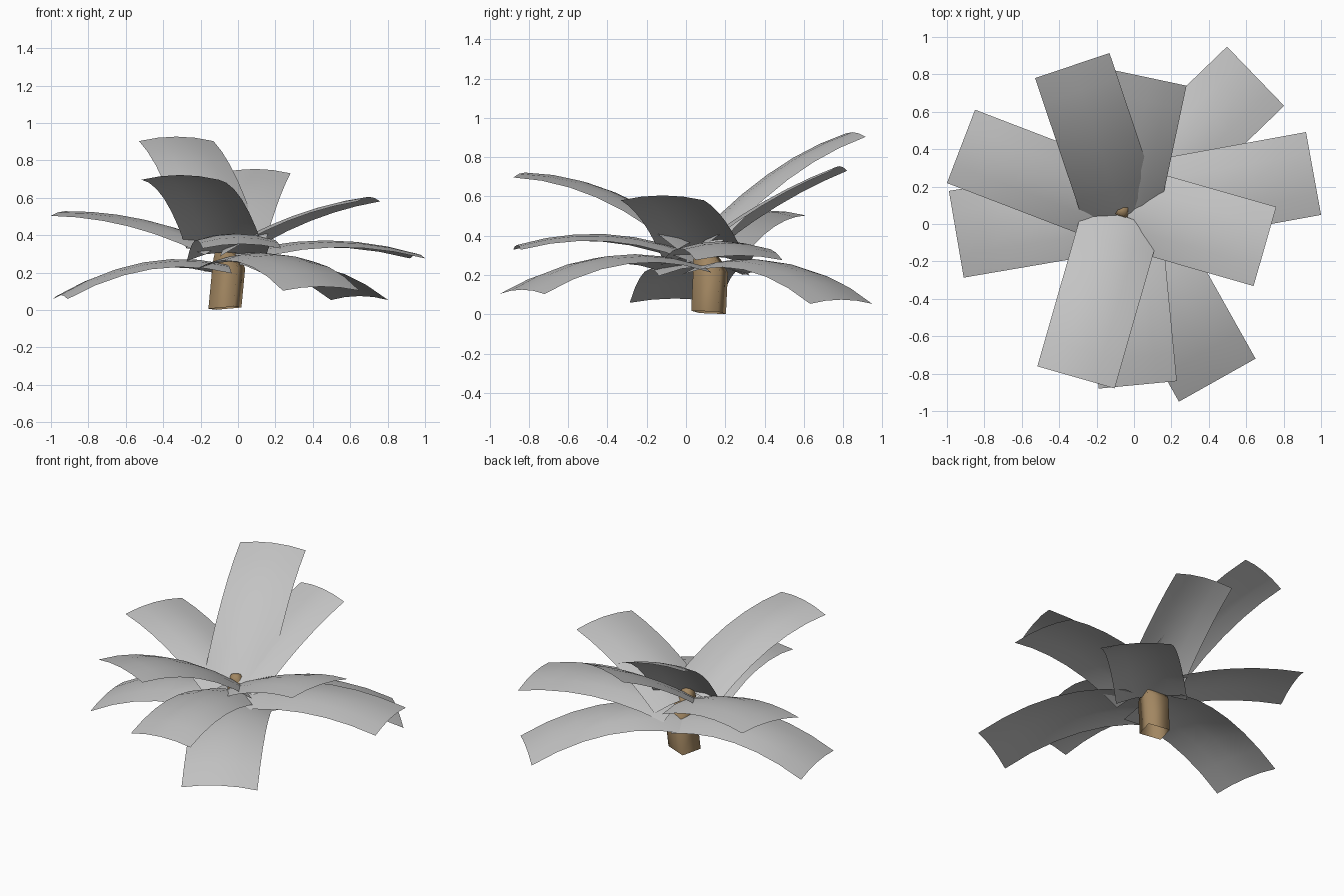
import bpy
import bmesh
from math import cos, sin, pi, radians, atan
from mathutils import Matrix, Vector

cube = bpy.data.objects.get("Cube")
if cube:
    bpy.data.objects.remove(cube, do_unlink=True)


def make_material(name, rgb):
    mat = bpy.data.materials.new(name)
    mat.use_nodes = True
    color = (*rgb, 1.0)
    mat.diffuse_color = color
    mat.node_tree.nodes["Principled BSDF"].inputs["Base Color"].default_value = color
    return mat


leaf_grey = make_material("leaf_grey", (0.55, 0.55, 0.55))
stem_brown = make_material("stem_brown", (0.36, 0.24, 0.12))


def finish(bm, name, mat, angle):
    mesh = bpy.data.meshes.new(name)
    bm.to_mesh(mesh)
    bm.free()
    mesh.materials.append(mat)
    obj = bpy.data.objects.new(name, mesh)
    bpy.context.collection.objects.link(obj)
    bpy.ops.object.select_all(action='DESELECT')
    obj.select_set(True)
    bpy.context.view_layer.objects.active = obj
    bpy.ops.object.shade_smooth_by_angle(angle=radians(angle))


def make_leaf(name, tip, heading, length, base_z, slope, droop, width):
    """Strip of constant width, drooping lengthwise and arched crosswise."""
    rows, cols = 6, 4
    bm = bmesh.new()
    grid = []
    turn = Matrix.Rotation(radians(heading), 3, 'Z')
    root = Vector((*tip, 0)) - turn @ Vector((length, 0, 0))
    for i in range(rows + 1):
        t = i / rows
        r = length * t
        z = base_z + slope * r - droop * r * r
        pitch = atan(slope - 2 * droop * r)
        arch = 0.05 - 0.025 * t
        row = []
        for j in range(cols + 1):
            v = 2 * j / cols - 1
            drop = arch * v * v
            shift = drop * sin(pitch) * (1 - t)
            point = Vector((r + shift, v * width / 2, z - drop * cos(pitch)))
            row.append(bm.verts.new(root + turn @ point))
        grid.append(row)
    for a, b in zip(grid, grid[1:]):
        for j in range(cols):
            bm.faces.new((a[j], b[j], b[j + 1], a[j + 1]))
    finish(bm, name, leaf_grey, 60)


# Leaves: tip centre, heading, length, root height, slope, droop, width
leaves = {
    "low_leaf_back": ((0.65, 0.79), 44, 0.96, 0.25, 0.24, 0.44, 0.44),
    "low_leaf_right": ((-0.95, -0.055), 189.7, 0.90, 0.245, 0.226, 0.454, 0.47),
    "low_leaf_front": ((0.445, -0.835), -60.7, 0.99, 0.26, 0.28, 0.42, 0.47),
    "middle_leaf_left": ((0.96, 0.27), 10.3, 1.0, 0.30, 0.29, 0.29, 0.45),
    "middle_leaf_front": ((0.02, -0.86), -84.5, 0.90, 0.31, 0.39, 0.38, 0.42),
    "middle_leaf_right": ((-0.925, 0.415), 159, 0.90, 0.34, 0.43, 0.245, 0.42),
    "upper_leaf_left": ((0.70, -0.12), -16, 0.79, 0.33, 0.57, 0.28, 0.44),
    "upper_leaf_front": ((-0.31, -0.82), -106, 0.90, 0.37, 0.76, 0.41, 0.43),
    "upper_leaf_back": ((0.09, 0.78), 78, 0.75, 0.34, 0.74, 0.25, 0.39),
    "top_leaf_back": ((-0.33, 0.847), 108.6, 0.85, 0.36, 1.02, 0.415, 0.42),
}
for leaf_name, spec in leaves.items():
    make_leaf(leaf_name, *spec)

# Four-sided leaning stem, open below, narrowing to a blunt top
rings = [(-0.07, 0.115, 0.01, 0.1), (-0.05, 0.125, 0.22, 0.1),
         (-0.06, 0.11, 0.28, 0.08), (-0.065, 0.075, 0.36, 0.05),
         (-0.065, 0.07, 0.4, 0.03)]
sides = 4
bm = bmesh.new()
loops = []
for x, y, z, r in rings:
    loop = []
    for k in range(sides):
        a = radians(28) + k * 2 * pi / sides
        dx, dy = r * cos(a), r * sin(a)
        loop.append(bm.verts.new((x + dx, y + dy, z + 0.07 * dx - 0.06 * dy)))
    loops.append(loop)
for a, b in zip(loops, loops[1:]):
    for k in range(sides):
        n = (k + 1) % sides
        bm.faces.new((a[k], a[n], b[n], b[k]))
bm.faces.new(loops[-1])
finish(bm, "stem", stem_brown, 100)
